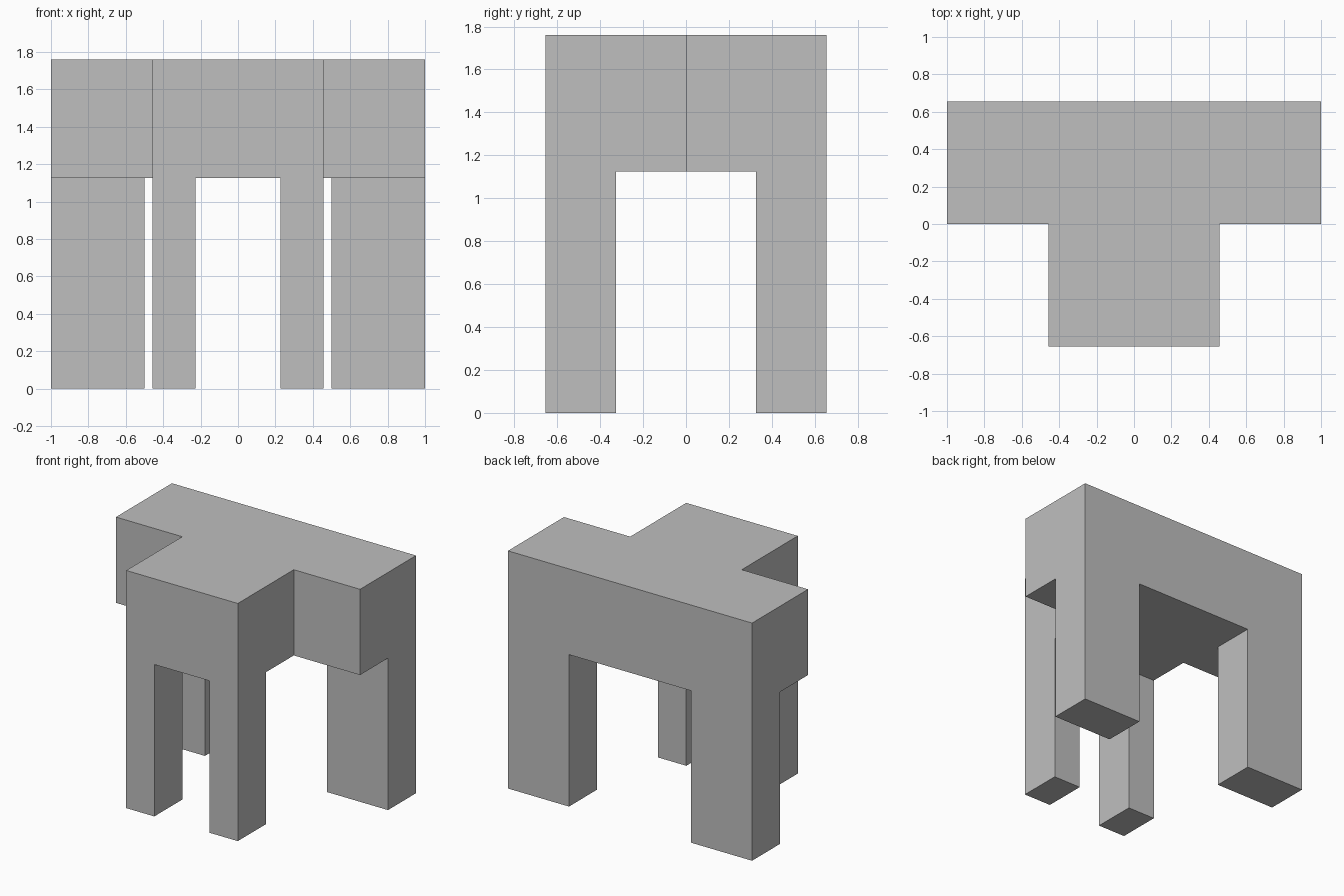
import bpy
import bmesh
import math

if "Cube" in bpy.data.objects:
    bpy.data.objects.remove(bpy.data.objects["Cube"], do_unlink=True)

DEPTH, INNER_Y = 0.655, 0.327          # half depth, inner side of the legs
FRONT_X, FRONT_IN = 0.457, 0.227       # front block half width, front leg inner side
BACK_IN = 0.5                          # back leg inner side
UNDER, TOP = 1.125, 1.76               # underside and top of the slab

grey = bpy.data.materials.new("plain grey")
grey.use_nodes = True
colour = (0.52, 0.52, 0.52, 1.0)
grey.diffuse_color = colour
grey.node_tree.nodes["Principled BSDF"].inputs["Base Color"].default_value = colour

xs = [-1, -BACK_IN, -FRONT_X, -FRONT_IN, FRONT_IN, FRONT_X, BACK_IN, 1]
ys = [-DEPTH, -INNER_Y, 0, INNER_Y, DEPTH]

bm = bmesh.new()
verts = {}


def corner(x, y):
    if (x, y) not in verts:
        verts[x, y] = bm.verts.new((x, y, UNDER))
    return verts[x, y]


def extrude(faces, dz, keep):
    """Extrude faces vertically, leaving the starting faces only if keep is set."""
    made = bmesh.ops.extrude_face_region(bm, geom=faces, use_keep_orig=keep)["geom"]
    moved = [g for g in made if isinstance(g, bmesh.types.BMVert)]
    bmesh.ops.translate(bm, verts=moved, vec=(0, 0, dz))
    if not keep:
        left = [f for f in faces if f.is_valid]
        if left:
            bmesh.ops.delete(bm, geom=left, context='FACES')


# T-shaped underside, noting the cells where legs grow
slab, legs = [], []
for x0, x1 in zip(xs, xs[1:]):
    for y0, y1 in zip(ys, ys[1:]):
        mid = abs(x0 + x1) / 2
        if y0 < 0 and mid > FRONT_X:
            continue
        face = bm.faces.new([corner(x0, y0), corner(x1, y0), corner(x1, y1), corner(x0, y1)])
        slab.append(face)
        front_leg = y0 == -DEPTH and FRONT_IN < mid < FRONT_X
        back_leg = y1 == DEPTH and mid > BACK_IN
        if front_leg or back_leg:
            legs.append(face)

# Slab upward, four legs downward to the floor
extrude(slab, TOP - UNDER, True)
extrude(legs, -UNDER, False)

# Merge coplanar cells into clean flat faces
bmesh.ops.recalc_face_normals(bm, faces=bm.faces[:])
bmesh.ops.dissolve_limit(bm, angle_limit=math.radians(1), verts=bm.verts[:], edges=bm.edges[:])
bmesh.ops.recalc_face_normals(bm, faces=bm.faces[:])

mesh = bpy.data.meshes.new("four_legged_t_block")
bm.to_mesh(mesh)
bm.free()
mesh.materials.append(grey)
bpy.context.collection.objects.link(bpy.data.objects.new("four_legged_t_block", mesh))
